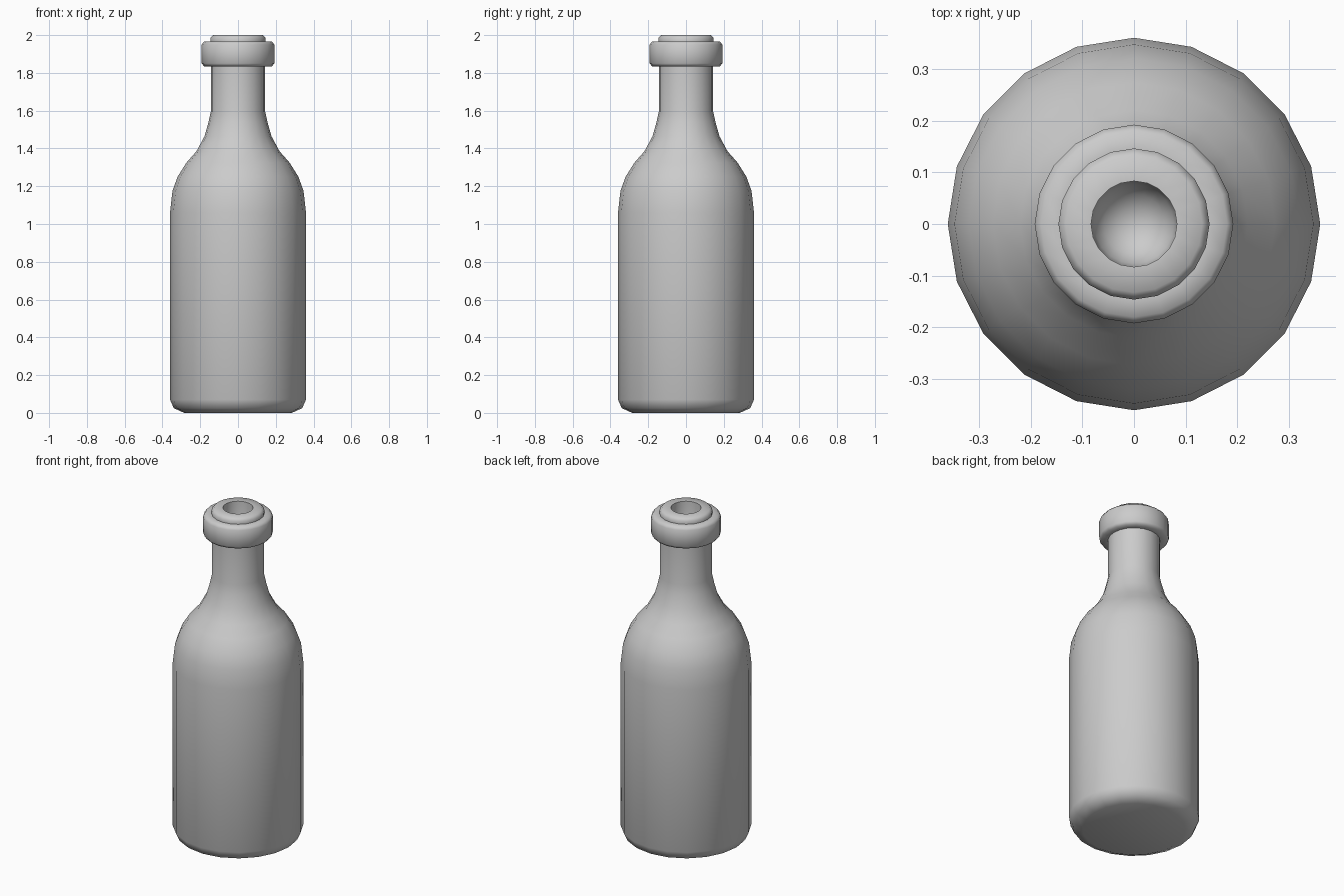
import bpy, bmesh, math

if "Cube" in bpy.data.objects:
    bpy.data.objects.remove(bpy.data.objects["Cube"])

SIDES = 20


def lathe(name, profile):
    """Revolve an (r, z) profile around the z axis."""
    bm = bmesh.new()
    verts = [bm.verts.new((r, 0, z)) for r, z in profile]
    edges = [bm.edges.new(pair) for pair in zip(verts, verts[1:])]
    bmesh.ops.spin(bm, geom=verts + edges, cent=(0, 0, 0), axis=(0, 0, 1),
                   angle=math.tau, steps=SIDES, use_merge=False)
    bmesh.ops.remove_doubles(bm, verts=bm.verts[:], dist=0.0005)
    bmesh.ops.recalc_face_normals(bm, faces=bm.faces[:])
    mesh = bpy.data.meshes.new(name)
    bm.to_mesh(mesh)
    bm.free()
    obj = bpy.data.objects.new(name, mesh)
    bpy.context.collection.objects.link(obj)
    bpy.ops.object.select_all(action='DESELECT')
    obj.select_set(True)
    bpy.context.view_layer.objects.active = obj
    bpy.ops.object.shade_smooth_by_angle(angle=math.radians(60))
    return obj


# rounded foot and straight body
body = [(0, 0), (0.285, 0), (0.34, 0.025), (0.36, 0.07), (0.36, 1.06)]
# shoulder curving into the neck
shoulder = [(0.347, 1.175), (0.32, 1.25), (0.273, 1.325), (0.22, 1.385),
            (0.177, 1.465), (0.156, 1.54), (0.144, 1.595), (0.144, 1.835)]
# collar ring and mouth rim
collar = [(0.18, 1.835), (0.192, 1.85), (0.192, 1.95), (0.18, 1.966),
          (0.146, 1.966), (0.146, 1.985), (0.132, 2.0), (0.083, 2.0)]
# rounded hollow inside the mouth
bore_r, bore_z = 0.083, 1.9
hollow = [(bore_r * math.cos(a), bore_z - bore_r * math.sin(a))
          for a in (math.pi / 2 * i / 4 for i in range(4))]
hollow.append((0, bore_z - bore_r))

lathe("bottle", body + shoulder + collar + hollow)
